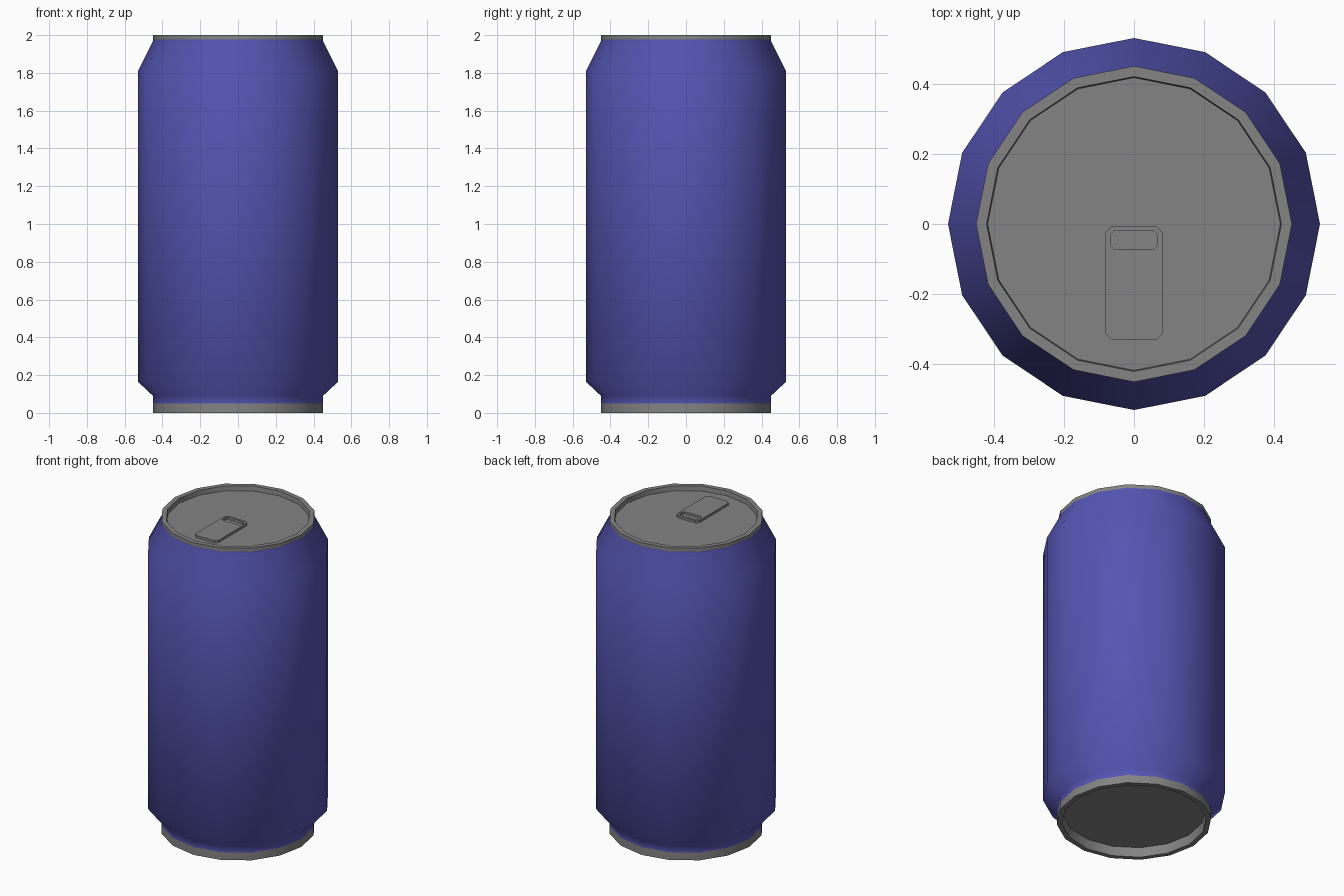
import bpy, bmesh, math

if "Cube" in bpy.data.objects:
    bpy.data.objects.remove(bpy.data.objects["Cube"])

SIDES = 16


def material(name, rgb):
    m = bpy.data.materials.new(name)
    m.diffuse_color = (*rgb, 1)
    m.use_nodes = True
    m.node_tree.nodes["Principled BSDF"].inputs["Base Color"].default_value = m.diffuse_color
    return m


blue = material("blue paint", (0.09, 0.09, 0.45))
grey = material("grey metal", (0.23, 0.23, 0.23))


def finish(bm, name, mats, angle=None):
    bmesh.ops.recalc_face_normals(bm, faces=bm.faces[:])
    me = bpy.data.meshes.new(name)
    bm.to_mesh(me)
    bm.free()
    for m in mats:
        me.materials.append(m)
    ob = bpy.data.objects.new(name, me)
    bpy.context.collection.objects.link(ob)
    if angle:
        bpy.ops.object.select_all(action='DESELECT')
        ob.select_set(True)
        bpy.context.view_layer.objects.active = ob
        bpy.ops.object.shade_smooth_by_angle(angle=math.radians(angle))
    return ob


# Can: lathed profile, recessed at both ends
profile = [(0.415, 0.06), (0.42, 0), (0.45, 0), (0.45, 0.05), (0.45, 0.09),
           (0.53, 0.165), (0.53, 1.81), (0.45, 1.968), (0.45, 1.977),
           (0.45, 2.0), (0.42, 2.0), (0.417, 1.97)]
bm = bmesh.new()
rings = [[bm.verts.new((r * math.cos(2 * math.pi * i / SIDES),
                        r * math.sin(2 * math.pi * i / SIDES), z))
          for i in range(SIDES)] for r, z in profile]
for a, b in zip(rings, rings[1:]):
    for i in range(SIDES):
        j = (i + 1) % SIDES
        bm.faces.new((a[i], a[j], b[j], b[i]))
bm.faces.new(rings[0])
bm.faces.new(rings[-1])
# Painted between the two metal rims
for f in bm.faces:
    zs = [v.co.z for v in f.verts]
    f.material_index = 0 if min(zs) > 0.04 and max(zs) < 1.98 and max(zs) - min(zs) > 0.001 else 1
finish(bm, "can_body", [blue, grey], 50)


# Pull tab: chamfered plate with a finger hole
def chamfered(x, y0, y1, c):
    return [(x, y0 + c), (x, y1 - c), (x - c, y1), (c - x, y1),
            (-x, y1 - c), (-x, y0 + c), (c - x, y0), (x - c, y0)]


outer = chamfered(0.081, -0.331, -0.005, 0.018)
inner = chamfered(0.067, -0.071, -0.02, 0.011)
bm = bmesh.new()
loops = [[bm.verts.new((x, y, z)) for x, y in pts]
         for pts, z in ((outer, 1.969), (outer, 1.985), (inner, 1.985), (inner, 1.969))]
for k in range(4):
    a, b = loops[k], loops[(k + 1) % 4]
    for i in range(8):
        j = (i + 1) % 8
        bm.faces.new((a[i], a[j], b[j], b[i]))
finish(bm, "pull_tab", [grey])
